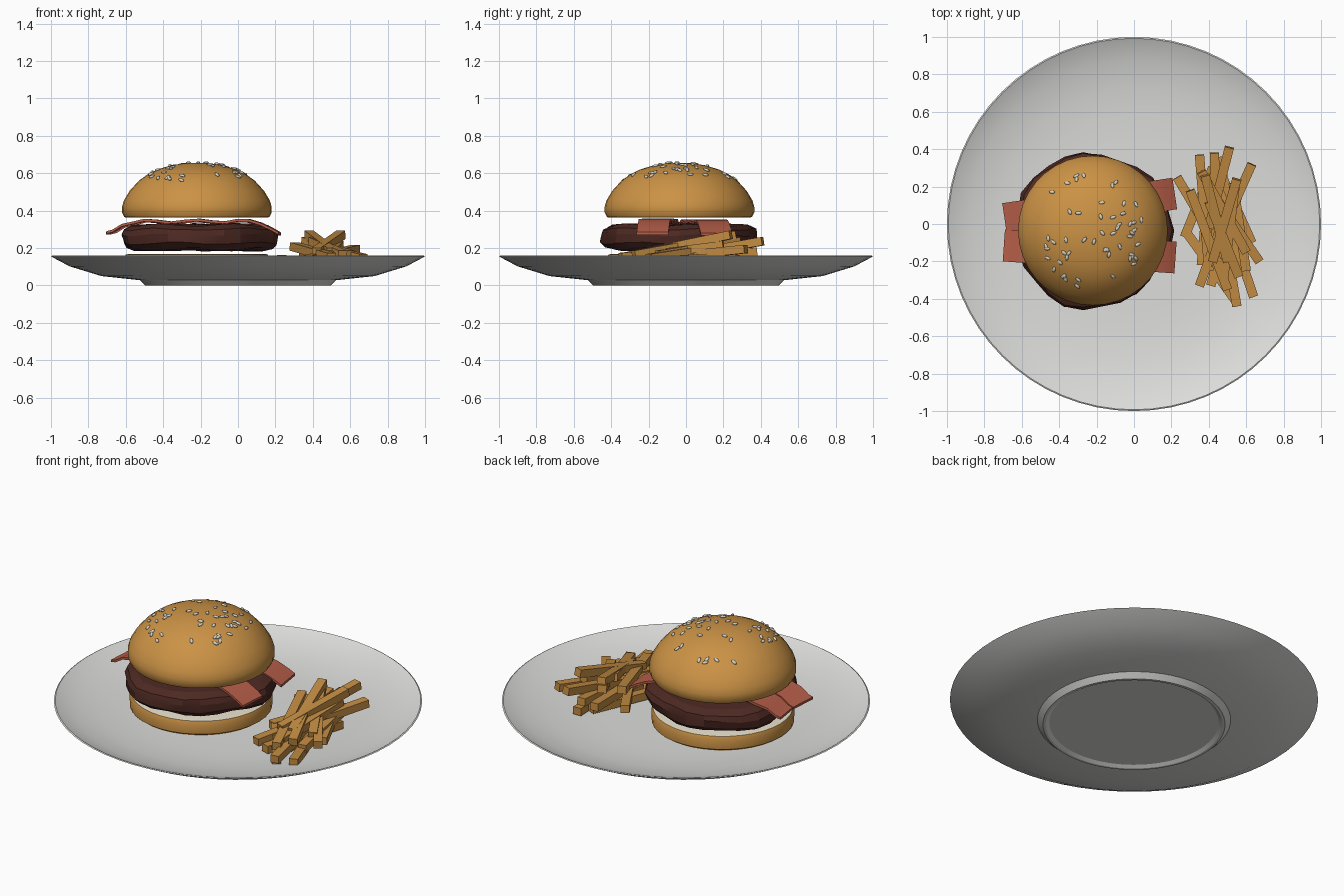
import bpy, bmesh, math, random
from mathutils import Vector, Matrix

cube = bpy.data.objects.get("Cube")
if cube:
    bpy.data.objects.remove(cube, do_unlink=True)
random.seed(4)


def material(name, rgb):
    m = bpy.data.materials.new(name)
    m.use_nodes = True
    m.diffuse_color = (*rgb, 1)
    bsdf = next(n for n in m.node_tree.nodes if n.type == 'BSDF_PRINCIPLED')
    bsdf.inputs["Base Color"].default_value = (*rgb, 1)
    bsdf.inputs["Roughness"].default_value = 0.6
    return m


WHITE = material("plate_white", (0.72, 0.72, 0.71))
BUN = material("bun_crust", (0.60, 0.29, 0.06))
CRUMB = material("bun_crumb", (0.80, 0.74, 0.60))
MEAT = material("patty_brown", (0.075, 0.022, 0.016))
BACON = material("bacon_red", (0.46, 0.11, 0.065))
FRY = material("fry_gold", (0.54, 0.26, 0.055))
SEED = material("sesame_pale", (0.66, 0.63, 0.54))


def finish(bm, name, mats, smooth=None):
    bmesh.ops.recalc_face_normals(bm, faces=bm.faces[:])
    me = bpy.data.meshes.new(name)
    bm.to_mesh(me)
    bm.free()
    ob = bpy.data.objects.new(name, me)
    bpy.context.collection.objects.link(ob)
    for m in mats:
        me.materials.append(m)
    if smooth:
        bpy.ops.object.select_all(action='DESELECT')
        ob.select_set(True)
        bpy.context.view_layer.objects.active = ob
        bpy.ops.object.shade_smooth_by_angle(angle=math.radians(smooth))
    return ob


def lathe(profile, segs, centre=(0, 0), wobble=None):
    """Revolve (radius, z) points; the first and last point lie on the axis."""
    bm = bmesh.new()
    rings = []
    for r, z in profile:
        if r == 0:
            rings.append([bm.verts.new((*centre, z))] * segs)
            continue
        ring = []
        for i in range(segs):
            a = math.tau * i / segs
            dr, dz = wobble(a, z) if wobble else (0, 0)
            ring.append(bm.verts.new((centre[0] + (r + dr) * math.cos(a),
                                      centre[1] + (r + dr) * math.sin(a), z + dz)))
        rings.append(ring)
    for lo, hi in zip(rings, rings[1:]):
        for i in range(segs):
            j = (i + 1) % segs
            bm.faces.new(list(dict.fromkeys((lo[i], lo[j], hi[j], hi[i]))))
    return bm


# Plate
plate = [(0, 0.012), (0.46, 0.012), (0.48, 0), (0.495, 0), (0.525, 0.028), (0.73, 0.05),
         (0.90, 0.102), (1.0, 0.155), (0.993, 0.159), (0.982, 0.153), (0.88, 0.115),
         (0.73, 0.088), (0.58, 0.076), (0.45, 0.074), (0, 0.074)]
finish(lathe(plate, 64), "plate", [WHITE], 30)

# Buns, with pale cut faces
C = (-0.22, -0.035)


def bun(name, profile, cut_z, cut_up):
    bm = lathe(profile, 36, C)
    bmesh.ops.recalc_face_normals(bm, faces=bm.faces[:])
    for f in bm.faces:
        f.material_index = int(abs(f.calc_center_median().z - cut_z) < 0.002
                               and f.normal.z * cut_up > 0.9)
    return finish(bm, name, [BUN, CRUMB], 40)


bun("bottom_bun", [(0, 0.074), (0.365, 0.074), (0.387, 0.09), (0.39, 0.14), (0.38, 0.165),
                   (0.365, 0.168), (0, 0.168)], 0.168, 1)
dome = [(0.40, 0.39), (0.40, 0.42), (0.39, 0.455), (0.36, 0.505), (0.31, 0.56), (0.26, 0.596),
        (0.21, 0.62), (0.14, 0.642), (0.07, 0.653), (0, 0.656)]
bun("top_bun", [(0, 0.362), (0.375, 0.362), (0.388, 0.366)] + dome, 0.362, -1)


# Patty with an uneven edge
def lumpy(a, z):
    dr = 0.012 * math.sin(3 * a + 1) + 0.010 * math.sin(7 * a + 8 * z) + random.uniform(-.006, .006)
    dz = 0.006 * math.sin(5 * a + 20 * z) + random.uniform(-.003, .003)
    return dr, dz


patty = [(0, 0.187), (0.34, 0.189), (0.385, 0.2), (0.41, 0.225), (0.415, 0.27), (0.405, 0.3),
         (0.36, 0.322), (0.2, 0.326), (0, 0.326)]
finish(lathe(patty, 26, C, lumpy), "patty", [MEAT], 20)

# Bacon strips: wavy ribbons of (distance along, height)
wave = [(-0.46, 0.28), (-0.43, 0.287), (-0.38, 0.318), (-0.32, 0.331), (-0.26, 0.345),
        (-0.2, 0.341), (-0.12, 0.331), (-0.04, 0.341), (0.03, 0.346), (0.1, 0.337),
        (0.17, 0.332), (0.24, 0.345), (0.3, 0.343), (0.36, 0.325), (0.42, 0.297), (0.46, 0.274)]
for n, (y, angle, lift) in enumerate([(0.095, 8.5, 0), (-0.147, -4, 0.004)]):
    bm = bmesh.new()
    rows = []
    for t, z in wave:
        rows.append([bm.verts.new((t, w, z + lift + s * 0.007))
                     for w, s in ((-0.085, 1), (0.085, 1), (0.085, -1), (-0.085, -1))])
    for a, b in zip(rows, rows[1:]):
        for i in range(4):
            j = (i + 1) % 4
            bm.faces.new((a[i], a[j], b[j], b[i]))
    bm.faces.new(rows[0])
    bm.faces.new(rows[-1])
    bm.transform(Matrix.Translation((-0.237, y, 0)) @ Matrix.Rotation(math.radians(angle), 4, 'Z'))
    finish(bm, f"bacon_strip_{n + 1}", [BACON], 30)


# Sesame seeds scattered over the dome
def dome_point(r):
    for (r1, z1), (r0, z0) in zip(dome, dome[1:]):
        if r0 <= r <= r1 and r1 > r0:
            k = (r - r0) / (r1 - r0)
            return z0 + k * (z1 - z0), (z1 - z0) / (r1 - r0)


bm = bmesh.new()
for _ in range(54):
    r, a = 0.31 * math.sqrt(random.uniform(0.01, 1)), random.uniform(0, math.tau)
    z, slope = dome_point(r)
    normal = Vector((-slope * math.cos(a), -slope * math.sin(a), 1)).normalized()
    mat = (Matrix.Translation((C[0] + r * math.cos(a), C[1] + r * math.sin(a), z + 0.003))
           @ normal.to_track_quat('Z', 'Y').to_matrix().to_4x4()
           @ Matrix.Rotation(random.uniform(0, math.tau), 4, 'Z')
           @ Matrix.Diagonal((0.018, 0.0095, 0.007, 1)))
    bmesh.ops.create_uvsphere(bm, u_segments=8, v_segments=6, radius=1, matrix=mat)
finish(bm, "sesame_seeds", [SEED], 60)

# Fries: plan position of both ends and the height of the middle
fries = [(0.40, -0.25, 0.35, 0.37, 0.15), (0.45, -0.12, 0.23, 0.25, 0.13),
         (0.40, -0.02, 0.51, 0.41, 0.20), (0.42, -0.15, 0.63, 0.32, 0.17),
         (0.44, -0.12, 0.43, 0.38, 0.16), (0.55, -0.42, 0.27, -0.03, 0.105),
         (0.35, -0.33, 0.50, 0.08, 0.15), (0.55, -0.44, 0.47, 0.02, 0.13),
         (0.64, -0.39, 0.49, 0.05, 0.105), (0.67, -0.20, 0.45, 0.12, 0.17),
         (0.27, -0.07, 0.42, 0.30, 0.11), (0.63, -0.10, 0.46, 0.28, 0.13),
         (0.41, -0.33, 0.56, 0.17, 0.105), (0.50, -0.30, 0.47, 0.36, 0.105),
         (0.60, -0.15, 0.36, 0.28, 0.20), (0.50, -0.35, 0.30, 0.18, 0.18),
         (0.50, -0.20, 0.38, 0.26, 0.225), (0.42, -0.20, 0.55, 0.24, 0.225),
         (0.60, -0.25, 0.53, 0.22, 0.14), (0.36, -0.22, 0.40, 0.22, 0.105),
         (0.48, -0.28, 0.54, 0.20, 0.185), (0.56, -0.28, 0.40, 0.12, 0.20)]
for n, (x0, y0, x1, y1, z) in enumerate(fries):
    tilt = (z - 0.105) * 0.38
    a, b = Vector((x0, y0, z - tilt)), Vector((x1, y1, z + tilt))
    d = b - a
    bm = bmesh.new()
    bmesh.ops.create_cube(bm, size=1, matrix=Matrix.Translation((a + b) / 2)
                          @ d.to_track_quat('Y', 'Z').to_matrix().to_4x4()
                          @ Matrix.Diagonal((0.05, d.length, 0.045, 1)))
    finish(bm, f"fry_{n + 1}", [FRY])
